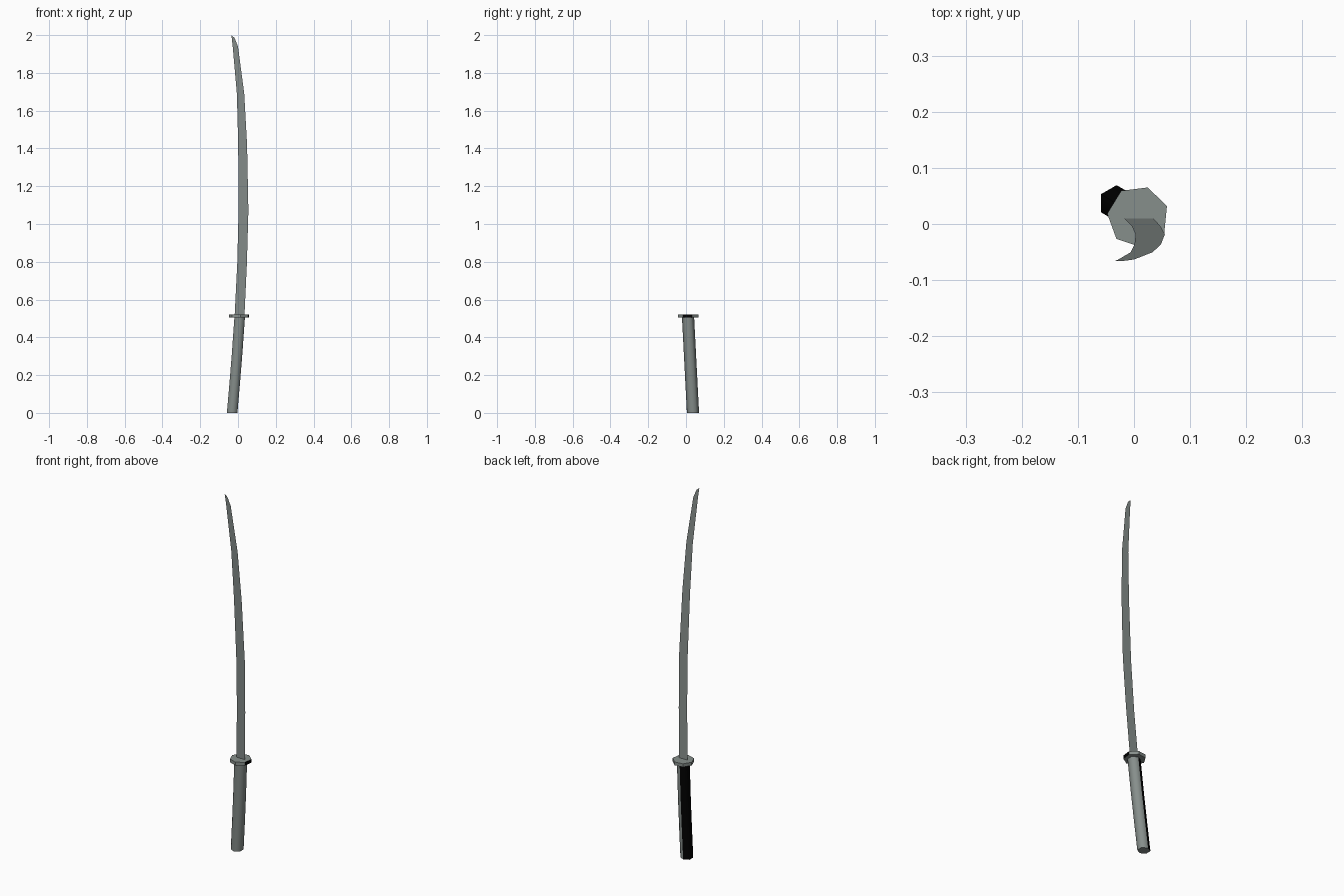
import bpy, bmesh, math

if "Cube" in bpy.data.objects:
    bpy.data.objects.remove(bpy.data.objects["Cube"])


def material(name, rgb):
    m = bpy.data.materials.new(name)
    m.diffuse_color = (*rgb, 1)
    m.use_nodes = True
    m.node_tree.nodes["Principled BSDF"].inputs["Base Color"].default_value = m.diffuse_color
    return m


steel = material("steel grey", (0.24, 0.272, 0.26))
black = material("black", (0.0, 0.0, 0.0))


def finish(name, bm, fix_normals=True):
    if fix_normals:
        bmesh.ops.recalc_face_normals(bm, faces=bm.faces)
    me = bpy.data.meshes.new(name)
    bm.to_mesh(me)
    bm.free()
    me.materials.append(steel)
    me.materials.append(black)
    ob = bpy.data.objects.new(name, me)
    bpy.context.collection.objects.link(ob)
    return ob


def loft(bm, rings):
    """Skin a list of (x, y, z, radius, sides, start angle) rings with capped ends."""
    loops = []
    for x, y, z, r, n, start in rings:
        angles = [start + math.tau * i / n for i in range(n)]
        loops.append([bm.verts.new((x + r * math.cos(a), y + r * math.sin(a), z)) for a in angles])
    sides = []
    for lo, hi in zip(loops, loops[1:]):
        n = len(lo)
        for i in range(n):
            j = (i + 1) % n
            sides.append((i, bm.faces.new((lo[i], lo[j], hi[j], hi[i]))))
    bm.faces.new(loops[0][::-1])
    bm.faces.new(loops[-1])
    return sides


def lean(z):
    # the whole sword leans towards the front as it rises
    return 0.037 - 0.0517 * z


# Blade: a thin curved sheet, rows of (z, back edge x, cutting edge x)
rows = [(0.51, -0.018, 0.034), (0.79, -0.004, 0.047), (1.07, 0.003, 0.055),
        (1.42, 0.001, 0.048), (1.69, -0.006, 0.033), (1.94, -0.028, 0.0),
        (1.985, -0.033, -0.018)]
bm = bmesh.new()
pairs = [[bm.verts.new((x, lean(z), z)) for x in (a, b)] for z, a, b in rows]
for (a, b), (d, c) in zip(pairs, pairs[1:]):
    bm.faces.new((a, b, c, d))
tip = bm.verts.new((-0.035, lean(2.0), 2.0))
bm.faces.new((pairs[-1][0], pairs[-1][1], tip))
finish("blade", bm, False)

# Guard: seven-sided plate with one black rim face on the right
bm = bmesh.new()
start = math.radians(20)
for i, f in loft(bm, [(0.007, 0.013, z, 0.055, 7, start) for z in (0.504, 0.522)]):
    f.material_index = 1 if i == 6 else 0
finish("guard", bm)

# Handle: six-sided curved grip, black on the back left sides
bm = bmesh.new()
path = [(0.0, -0.031), (0.15, -0.018), (0.31, -0.005), (0.508, 0.009)]
rings = [(x, lean(z), z, 0.0322, 6, math.radians(30)) for z, x in path]
for i, f in loft(bm, rings):
    f.smooth = True
    f.material_index = 1 if i in (1, 2) else 0
finish("handle", bm)
